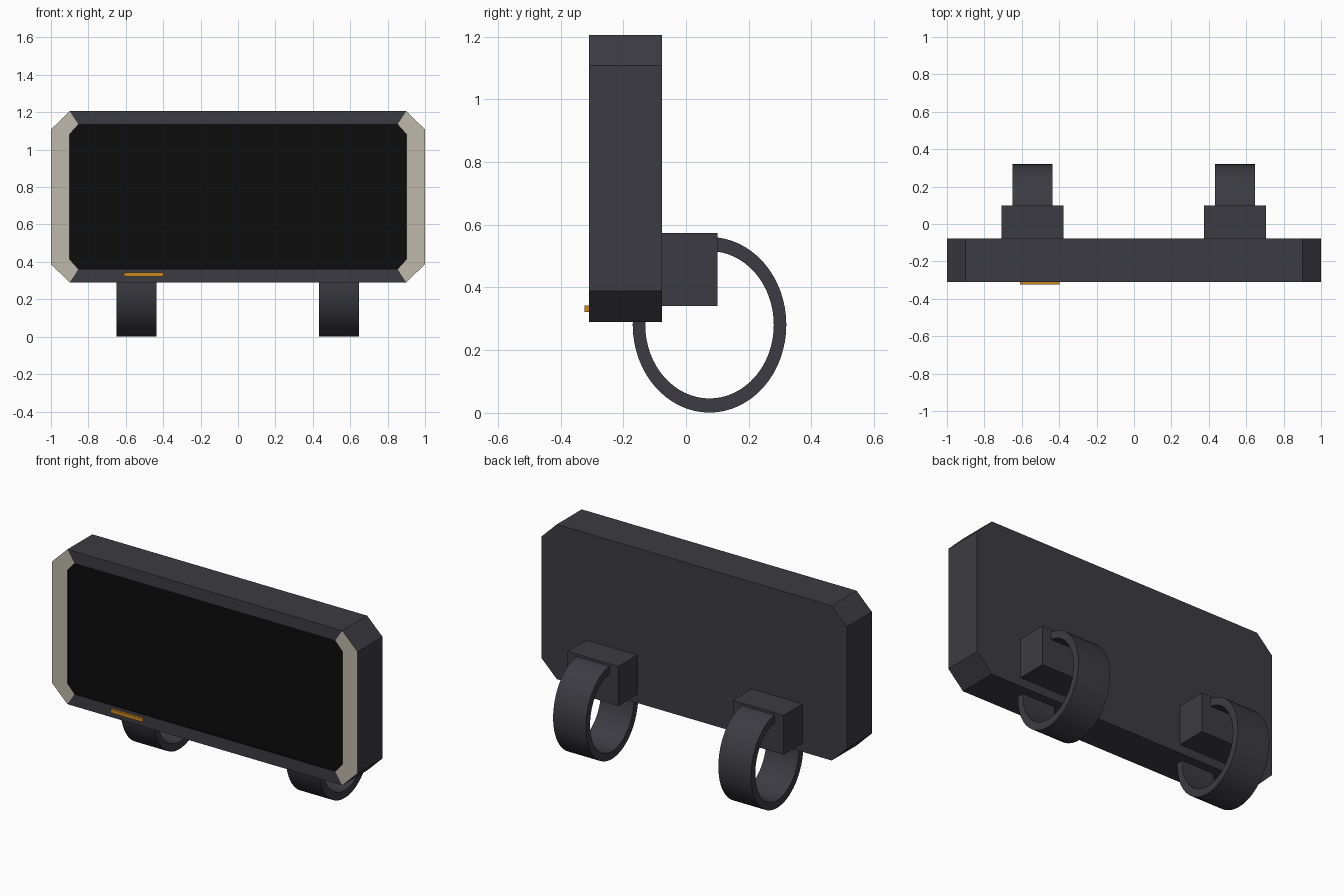
import bpy, bmesh, math

if "Cube" in bpy.data.objects:
    bpy.data.objects.remove(bpy.data.objects["Cube"])


def material(name, rgb):
    m = bpy.data.materials.new(name)
    m.diffuse_color = (*rgb, 1)
    m.use_nodes = True
    m.node_tree.nodes["Principled BSDF"].inputs["Base Color"].default_value = m.diffuse_color
    return m


DARK = material("charcoal", (0.046, 0.044, 0.054))
BEIGE = material("warm grey", (0.52, 0.48, 0.405))
BLACK = material("screen black", (0.004, 0.004, 0.004))
ORANGE = material("amber", (0.60, 0.25, 0.015))


def finish(bm, name, mats):
    bmesh.ops.recalc_face_normals(bm, faces=bm.faces[:])
    me = bpy.data.meshes.new(name)
    bm.to_mesh(me)
    bm.free()
    for m in mats:
        me.materials.append(m)
    ob = bpy.data.objects.new(name, me)
    bpy.context.collection.objects.link(ob)
    return ob


def box(name, lo, hi, mat):
    bm = bmesh.new()
    bmesh.ops.create_cube(bm, size=1)
    for v in bm.verts:
        v.co = [lo[i] if v.co[i] < 0 else hi[i] for i in range(3)]
    return finish(bm, name, [mat])


def octagon(bm, hx, hz, cx, cz, y, mid=0.748):
    pts = [(hx, hz - cz), (hx - cx, hz), (cx - hx, hz), (-hx, hz - cz),
           (-hx, cz - hz), (cx - hx, -hz), (hx - cx, -hz), (hx, cz - hz)]
    return [bm.verts.new((x, y, mid + z)) for x, z in pts]


def bridge(bm, a, b):
    n = len(a)
    return [bm.faces.new((a[i], a[(i + 1) % n], b[(i + 1) % n], b[i])) for i in range(n)]


# Housing: chamfered case, front bezel and slightly recessed screen
bm = bmesh.new()
back = octagon(bm, 1.0, 0.458, 0.10, 0.098, -0.077)
front = octagon(bm, 1.0, 0.458, 0.10, 0.098, -0.31)
inner = octagon(bm, 0.90, 0.387, 0.047, 0.052, -0.31)
recess = octagon(bm, 0.90, 0.387, 0.047, 0.052, -0.30)
bm.faces.new(back)
bridge(bm, back, front)
for f in bridge(bm, front, inner):
    # side and corner bezel faces are light
    f.material_index = 1 if abs(f.calc_center_median().x) > 0.8 else 0
for f in bridge(bm, inner, recess) + [bm.faces.new(recess)]:
    f.material_index = 2
finish(bm, "screen_housing", [DARK, BEIGE, BLACK])

# Indicator light on the lower bezel
box("indicator_light", (-0.61, -0.323, 0.322), (-0.397, -0.305, 0.343), ORANGE)


# Oval strap ring, lying in the yz plane
def ring(name, x0, x1, segs=64):
    bm = bmesh.new()
    loops = []
    for x, ry, rz in ((x0, 0.245, 0.28), (x1, 0.245, 0.28),
                      (x1, 0.205, 0.235), (x0, 0.205, 0.235)):
        loops.append([bm.verts.new((x, 0.075 + ry * math.cos(t), 0.281 + rz * math.sin(t)))
                      for t in (2 * math.pi * i / segs for i in range(segs))])
    for i in range(4):
        bridge(bm, loops[i], loops[(i + 1) % 4])
    ob = finish(bm, name, [DARK])
    bpy.ops.object.select_all(action='DESELECT')
    ob.select_set(True)
    bpy.context.view_layer.objects.active = ob
    bpy.ops.object.shade_smooth_by_angle(angle=math.radians(30))


# Rear mounting blocks with rings
for side, x in (("left", -0.543), ("right", 0.539)):
    box(side + "_mount_block", (x - 0.166, -0.08, 0.341), (x + 0.166, 0.10, 0.574), DARK)
    ring(side + "_mount_ring", x - 0.107, x + 0.107)
